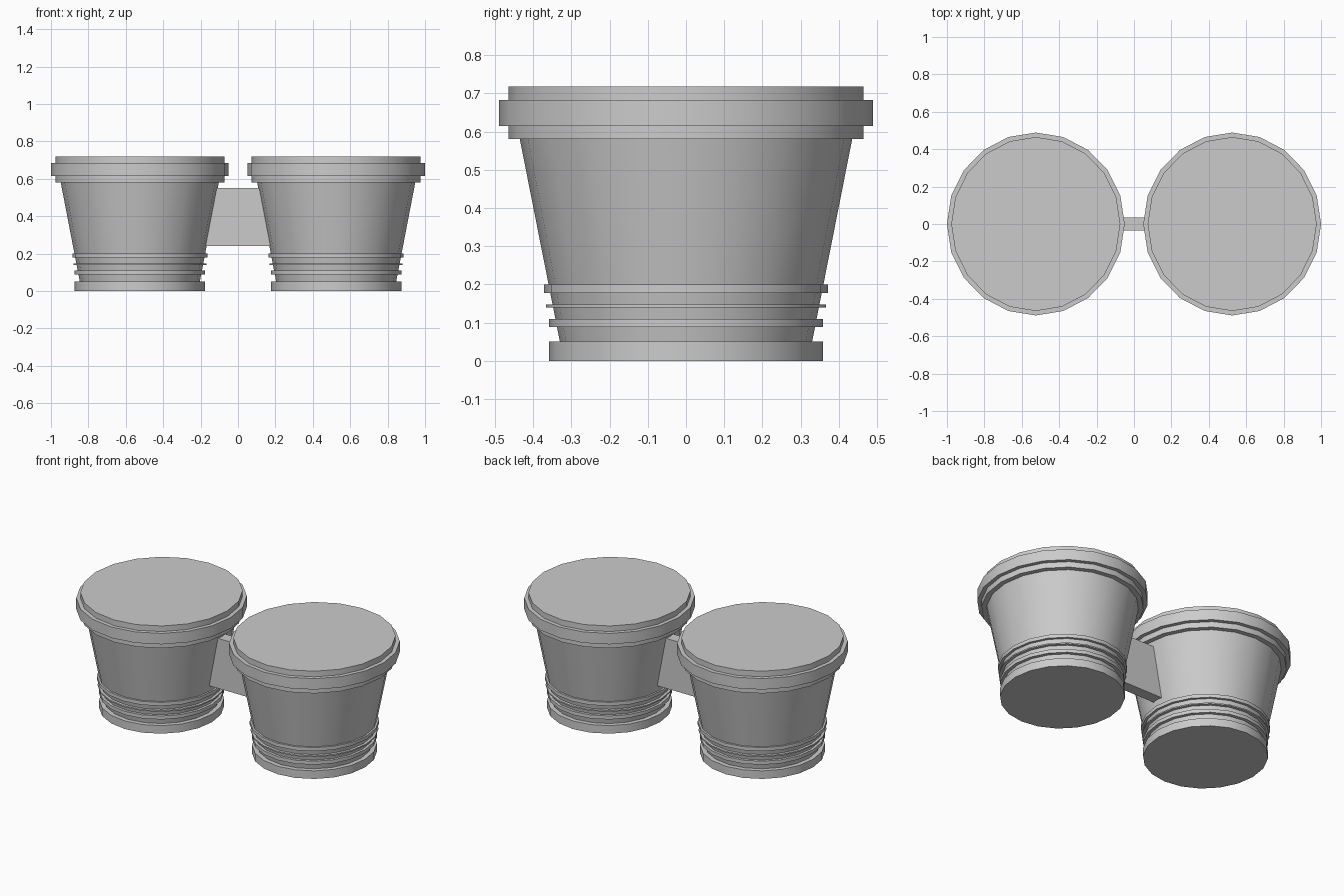
import bpy, bmesh
from math import sin, cos, tau

if "Cube" in bpy.data.objects:
    bpy.data.objects.remove(bpy.data.objects["Cube"])

SIDES = 20
CENTRE_X = 0.525
SQUASH_X = 0.972      # pots are very slightly narrower in x than in y


def add_object(name, bm):
    bmesh.ops.recalc_face_normals(bm, faces=bm.faces)
    mesh = bpy.data.meshes.new(name)
    bm.to_mesh(mesh)
    bm.free()
    ob = bpy.data.objects.new(name, mesh)
    bpy.context.collection.objects.link(ob)
    return ob


def mirrored_lathe(name, profile):
    """Spin (radius, z) points into a capped solid and mirror it across x = 0."""
    bm = bmesh.new()
    rings = [[bm.verts.new((CENTRE_X + SQUASH_X * r * cos(tau * i / SIDES),
                            r * sin(tau * i / SIDES), z))
              for i in range(SIDES)] for r, z in profile]
    for low, high in zip(rings, rings[1:]):
        for i in range(SIDES):
            j = (i + 1) % SIDES
            bm.faces.new((low[i], low[j], high[j], high[i]))
    bm.faces.new(rings[0][::-1])
    bm.faces.new(rings[-1])
    ob = add_object(name, bm)
    ob.modifiers.new("Mirror", 'MIRROR').use_mirror_merge = False
    bpy.ops.object.select_all(action='DESELECT')
    ob.select_set(True)
    bpy.context.view_layer.objects.active = ob
    bpy.ops.object.shade_smooth_by_angle(angle=0.52)
    return ob


def wall(z):
    """Radius of the tapered pot wall at height z."""
    return 0.33 + (z - 0.05) * 0.198


# Tapered pot bodies with a foot and three raised bands
body = [(0.358, 0.0), (0.358, 0.05), (wall(0.05), 0.05)]
for r, z0, z1 in ((0.358, 0.088, 0.11), (0.366, 0.139, 0.147), (0.371, 0.178, 0.2)):
    body += [(wall(z0), z0), (r, z0), (r, z1), (wall(z1), z1)]
body.append((wall(0.58), 0.58))
mirrored_lathe("pot_bodies", body)

# Stepped closed rims on top
mirrored_lathe("pot_rims", [(0.465, 0.58), (0.465, 0.615), (0.489, 0.615),
                            (0.489, 0.683), (0.465, 0.683), (0.465, 0.718)])

# Plate joining the pots, its ends sloped to sink into both walls
bm = bmesh.new()
bmesh.ops.create_cube(bm, size=1)
for v in bm.verts:
    top = v.co.z > 0
    v.co.x *= 0.25 if top else 0.37
    v.co.y *= 0.07
    v.co.z = 0.55 if top else 0.24
add_object("connecting_plate", bm)
